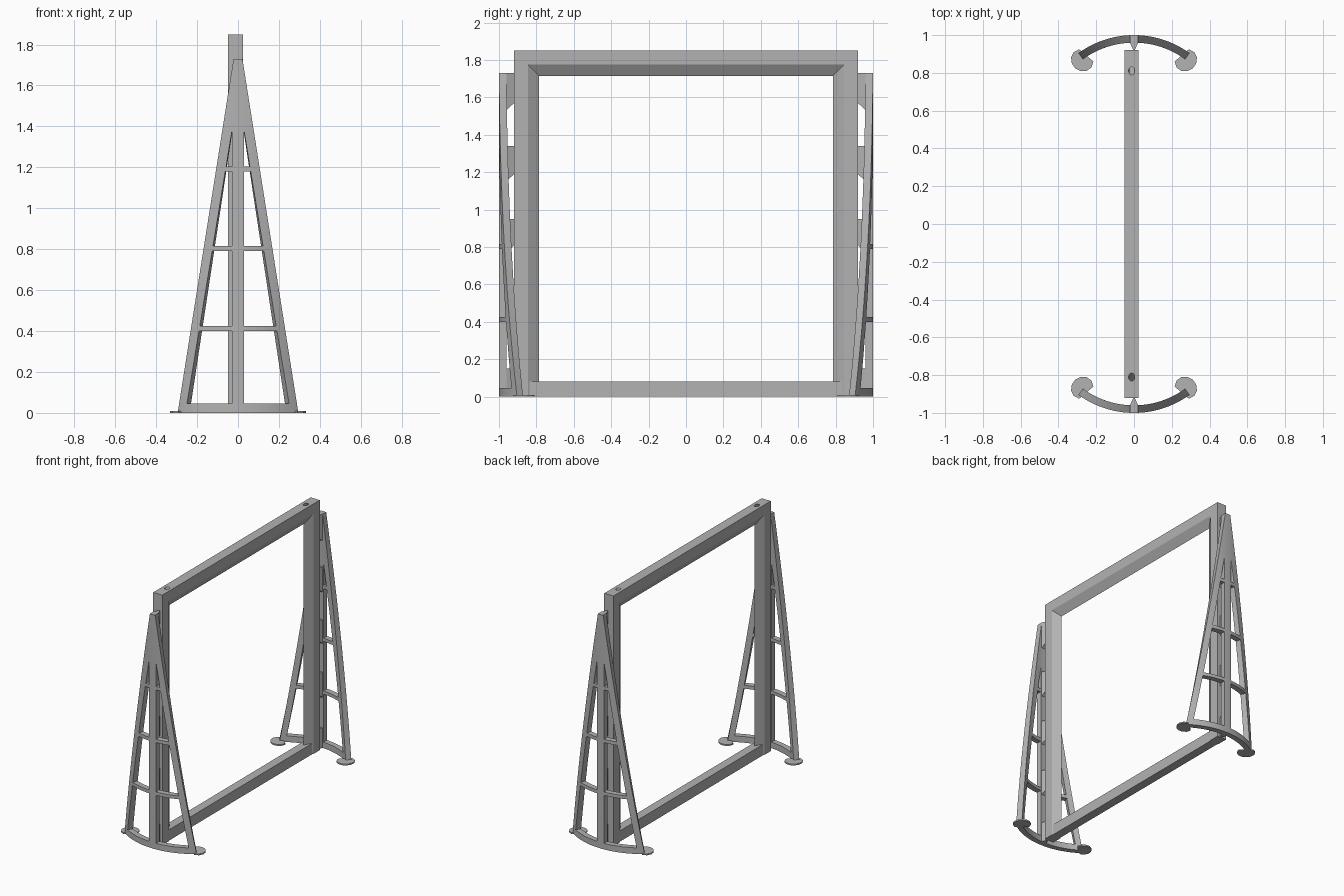
import bpy, bmesh, math
from mathutils import Vector

cube = bpy.data.objects.get("Cube")
if cube:
    bpy.data.objects.remove(cube, do_unlink=True)

grey = bpy.data.materials.new("plain grey")
grey.use_nodes = True
grey.diffuse_color = (0.45, 0.45, 0.45, 1)
grey.node_tree.nodes["Principled BSDF"].inputs["Base Color"].default_value = grey.diffuse_color

R_OUT, R_IN, HEIGHT = 0.5, 0.46, 1.73


def finish(name, bm, smooth=False):
    bmesh.ops.recalc_face_normals(bm, faces=bm.faces)
    mesh = bpy.data.meshes.new(name)
    bm.to_mesh(mesh)
    bm.free()
    mesh.materials.append(grey)
    ob = bpy.data.objects.new(name, mesh)
    bpy.context.collection.objects.link(ob)
    if smooth:
        bpy.ops.object.select_all(action='DESELECT')
        ob.select_set(True)
        bpy.context.view_layer.objects.active = ob
        bpy.ops.object.shade_smooth_by_angle(angle=math.radians(30))
    return ob


def loft(name, rings, smooth=False):
    """Skin closed rings of points and cap both ends."""
    bm = bmesh.new()
    loops = [[bm.verts.new(p) for p in ring] for ring in rings]
    for a, b in zip(loops, loops[1:]):
        for i in range(len(a)):
            j = (i + 1) % len(a)
            bm.faces.new((a[i], a[j], b[j], b[i]))
    bm.faces.new(loops[0][::-1])
    bm.faces.new(loops[-1])
    return finish(name, bm, smooth)


def on_arc(x, z, radius, end):
    """Point on the curved end panel, x measured on the outer surface."""
    a = math.asin(x / R_OUT)
    return (radius * math.sin(a), end * (0.5 + radius * math.cos(a)), z)


def curved_piece(name, end, left, right, z0, z1):
    """Part of the curved panel; left and right are functions of height."""
    bm = bmesh.new()
    nu, nz = 16, 12
    grids = []
    for radius in (R_OUT, R_IN):
        rows = []
        for k in range(nz + 1):
            z = z0 + (z1 - z0) * k / nz
            l, r = left(z), right(z)
            rows.append([bm.verts.new(on_arc(l + (r - l) * i / nu, z, radius, end))
                         for i in range(nu + 1)])
        grids.append(rows)
    o, n = grids
    for g in grids:
        for k in range(nz):
            for i in range(nu):
                bm.faces.new((g[k][i], g[k][i + 1], g[k + 1][i + 1], g[k + 1][i]))
    for k in (0, nz):
        for i in range(nu):
            bm.faces.new((o[k][i], o[k][i + 1], n[k][i + 1], n[k][i]))
    for i in (0, nu):
        for k in range(nz):
            bm.faces.new((o[k][i], o[k + 1][i], n[k + 1][i], n[k][i]))
    return finish(name, bm, True)


def outer(z):
    return 0.295 - 0.158 * z


def inner(z):
    return 0.257 - 0.165 * z


# Upright frame with a ridged inner edge, mitred at the top corners
X0, X1, XM = -0.05, 0.025, -0.0125
profile = [(X0, 0), (X1, 0), (X1, 0.075), (XM, 0.135), (X0, 0.075)]
rings = []
for side, top in ((-1, False), (-1, True), (1, True), (1, False)):
    rings.append([(x, side * (0.92 - d), 1.85 - d if top else 0) for x, d in profile])
frame = loft("upright_frame", rings)

# Slanted holes in the top of the frame
for side in (-1, 1):
    bm = bmesh.new()
    bmesh.ops.create_cone(bm, segments=20, radius1=0.016, radius2=0.016,
                          depth=0.12, cap_ends=True)
    cutter = finish("hole_cutter", bm)
    cutter.location = (XM, side * 0.81, 1.85)
    cutter.rotation_euler = (side * math.radians(40), 0, 0)
    cutter.hide_render = True
    cutter.hide_set(True)
    cut = frame.modifiers.new("hole", 'BOOLEAN')
    cut.operation = 'DIFFERENCE'
    cut.solver = 'EXACT'
    cut.object = cutter

# Bottom rail
loft("bottom_rail", [[(x, y, z) for x, z in ((-0.045, 0), (0.02, 0), (0.02, 0.08), (-0.045, 0.08))]
                     for y in (-0.85, 0.85)])

half_pad = [(0.05, 0), (0.062, 0.03), (0.055, 0.06), (0.03, 0.083)]
pad = half_pad + [(0, 0.09)] + [(-t, p) for t, p in reversed(half_pad)]

for end, label in ((-1, "front"), (1, "back")):
    # Curved end panel: peak, spine, legs and rungs
    curved_piece(label + "_peak", end, lambda z: -outer(z), outer, 1.38, HEIGHT)
    curved_piece(label + "_spine", end, lambda z: -0.03, lambda z: 0.03, 0, 1.38)
    curved_piece(label + "_left_leg", end, inner, outer, 0, 1.38)
    curved_piece(label + "_right_leg", end, lambda z: -outer(z), lambda z: -inner(z), 0, 1.38)
    for n, (z0, z1) in enumerate(((0, 0.045), (0.4, 0.425), (0.79, 0.815), (1.18, 1.205))):
        for side, sname in ((1, "left"), (-1, "right")):
            curved_piece(f"{label}_{sname}_rung_{n}", end, lambda z: side * 0.03,
                         lambda z: side * (inner(z) + 0.002), z0, z1)

    # Tapered brackets joining the spine to the frame
    for n, (z0, z1) in enumerate(((0, 0.15), (0.37, 0.56), (0.77, 0.95), (1.15, 1.34), (1.53, HEIGHT))):
        rise = 0.04 if z0 else 0
        wide = 0.022
        loft(f"{label}_bracket_{n}", [
            [(-wide, end * 0.962, z0), (wide, end * 0.962, z0),
             (0.004, end * 0.919, z0 + rise), (-0.004, end * 0.919, z0 + rise)],
            [(-wide, end * 0.962, z1), (wide, end * 0.962, z1),
             (0.004, end * 0.919, z1), (-0.004, end * 0.919, z1)]])

    # Flat rounded feet
    for side, sname in ((1, "left"), (-1, "right")):
        along, out = Vector((0.76, 0.65)), Vector((0.65, -0.76))
        spots = [Vector((0.2525, 0.8925)) + along * t + out * p for t, p in pad]
        loft(f"{label}_{sname}_foot", [[(side * s.x, end * s.y, z) for s in spots]
                                       for z in (0, 0.01)])
